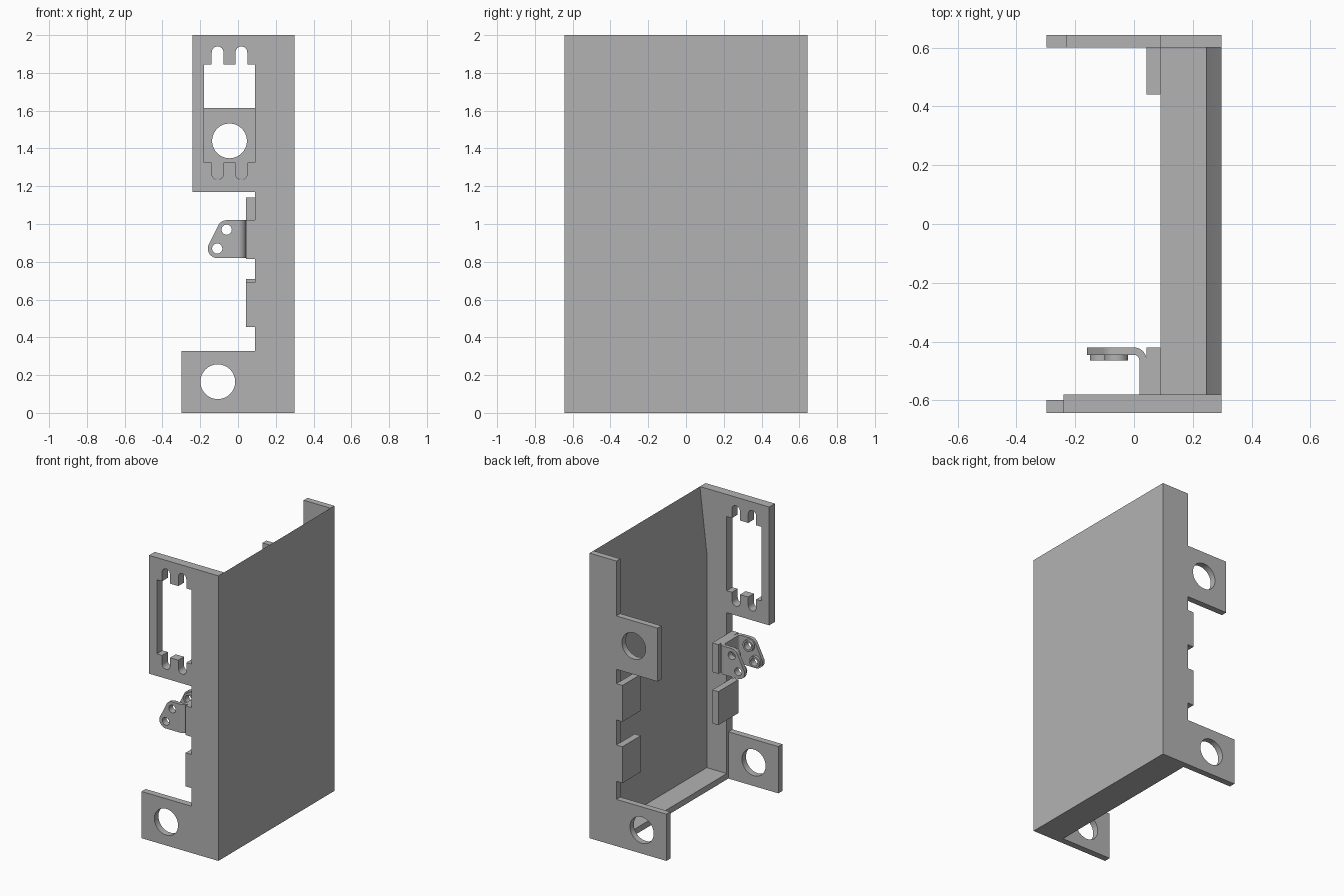
import bpy, bmesh, math
from mathutils import Matrix

cube = bpy.data.objects.get("Cube")
if cube:
    bpy.data.objects.remove(cube, do_unlink=True)

grey = bpy.data.materials.new("plain grey")
grey.use_nodes = True
colour = (0.45, 0.45, 0.45, 1)
grey.diffuse_color = colour
grey.node_tree.nodes["Principled BSDF"].inputs["Base Color"].default_value = colour

LEFT, RIGHT, EDGE = -0.298, 0.298, 0.09
FRONT, BACK = -0.643, 0.643


def arc(cx, cy, r, start, end, steps=12):
    angles = [math.radians(start + (end - start) * i / steps) for i in range(steps + 1)]
    return [(cx + r * math.cos(a), cy + r * math.sin(a)) for a in angles]


def circle(cx, cy, r, steps=48):
    return arc(cx, cy, r, 0, 360, steps)[:-1]


def rect(x0, z0, x1, z1):
    return [(x0, z0), (x1, z0), (x1, z1), (x0, z1)]


def extrude(name, loops, low, high, upright=True):
    """Fill an outline with holes and extrude it along y (or along z)."""
    curve = bpy.data.curves.new(name, "CURVE")
    curve.dimensions = "2D"
    curve.fill_mode = "BOTH"
    curve.extrude = (high - low) / 2
    for loop in loops:
        spline = curve.splines.new("POLY")
        spline.points.add(len(loop) - 1)
        for point, (u, v) in zip(spline.points, loop):
            point.co = (u, v, 0, 1)
        spline.use_cyclic_u = True
    temp = bpy.data.objects.new(name + " outline", curve)
    bpy.context.collection.objects.link(temp)
    graph = bpy.context.evaluated_depsgraph_get()
    mesh = bpy.data.meshes.new_from_object(temp.evaluated_get(graph))
    bpy.data.objects.remove(temp, do_unlink=True)
    bpy.data.curves.remove(curve)

    middle = (low + high) / 2
    if upright:
        mesh.transform(Matrix.Translation((0, middle, 0)) @ Matrix.Rotation(math.pi / 2, 4, "X"))
    else:
        mesh.transform(Matrix.Translation((0, 0, middle)))
    bm = bmesh.new()
    bm.from_mesh(mesh)
    bmesh.ops.remove_doubles(bm, verts=bm.verts, dist=0.0001)
    bmesh.ops.recalc_face_normals(bm, faces=bm.faces)
    bm.to_mesh(mesh)
    bm.free()
    mesh.materials.clear()
    mesh.materials.append(grey)
    obj = bpy.data.objects.new(name, mesh)
    bpy.context.collection.objects.link(obj)
    bpy.ops.object.select_all(action="DESELECT")
    obj.select_set(True)
    bpy.context.view_layer.objects.active = obj
    bpy.ops.object.shade_smooth_by_angle(angle=math.radians(30))
    return obj


# Side wall that thins out at the top, with the floor ledge
extrude("side_wall_and_floor", [[(RIGHT, 0), (RIGHT, 2), (0.245, 1.55), (0.245, 0.042),
                                 (EDGE, 0.042), (EDGE, 0)]], -0.58, 0.6)

# Front wall with the slotted window
slots, r = (-0.108, 0.018), 0.031
window = [(-0.18, 1.845)]
for x in slots:
    window += [(x - r, 1.845)] + arc(x, 1.94 - r, r, 180, 0) + [(x + r, 1.845)]
window += [(EDGE, 1.845), (EDGE, 1.325)]
for x in reversed(slots):
    window += [(x + r, 1.325)] + arc(x, 1.235 + r, r, 0, -180) + [(x - r, 1.325)]
window.append((-0.18, 1.325))
front = [(EDGE, 0), (RIGHT, 0), (RIGHT, 2), (-0.24, 2), (-0.24, 1.17), (EDGE, 1.17)]
extrude("front_wall", [front, window], FRONT, -0.58)

# Back wall and its upper lug
back = [(EDGE, 0), (RIGHT, 0), (RIGHT, 2), (EDGE, 2), (EDGE, 1.615), (-0.23, 1.615),
        (-0.23, 1.24), (EDGE, 1.24)]
extrude("back_wall", [back, circle(-0.045, 1.44, 0.092)], 0.6, BACK)

# Lower lugs with round holes
for name, y0, y1 in (("front_lug", FRONT, -0.598), ("back_lug", 0.6, BACK)):
    extrude(name, [rect(LEFT, 0, EDGE, 0.328), circle(-0.107, 0.165, 0.092)], y0, y1)

# Tabs along the open edges
tabs = (("front_lower_tab", 0.455, 0.69, FRONT, -0.42),
        ("front_upper_tab", 0.815, 1.02, FRONT, -0.42),
        ("back_lower_tab", 0.455, 0.71, 0.44, BACK),
        ("back_upper_tab", 0.885, 1.14, 0.44, BACK))
for name, z0, z1, y0, y1 in tabs:
    extrude(name, [rect(0.043, z0, EDGE, z1)], y0, y1)

# Bent bracket: rounded web, two cheeks and raised rings round the holes
outer, inner = 0.043, 0.018
near, far = FRONT + outer, -0.42 - outer
web = (arc(0, far, outer, 90, 0) + arc(0, near, outer, 0, -90)
       + arc(0, near, inner, -90, 0) + arc(0, far, inner, 0, 90))
extrude("bracket_web", [web], 0.82, 1.02, upright=False)

holes = ((-0.06, 0.97), (-0.11, 0.87))
slant = 180 - math.degrees(math.atan2(0.05, 0.1))
cheek = ([(0, 1.02)] + arc(*holes[0], 0.05, 90, slant)
         + arc(*holes[1], 0.05, slant, 270) + [(0, 0.82)])
for side, y0, ring in (("front", FRONT, FRONT + 0.025), ("rear", -0.445, -0.465)):
    extrude(side + "_bracket_cheek", [cheek] + [circle(*h, 0.027, 32) for h in holes],
            y0, y0 + 0.025)
    for level, h in zip(("upper", "lower"), holes):
        extrude(f"{side}_{level}_ring", [circle(*h, 0.04, 32), circle(*h, 0.027, 32)],
                ring, ring + 0.02)
